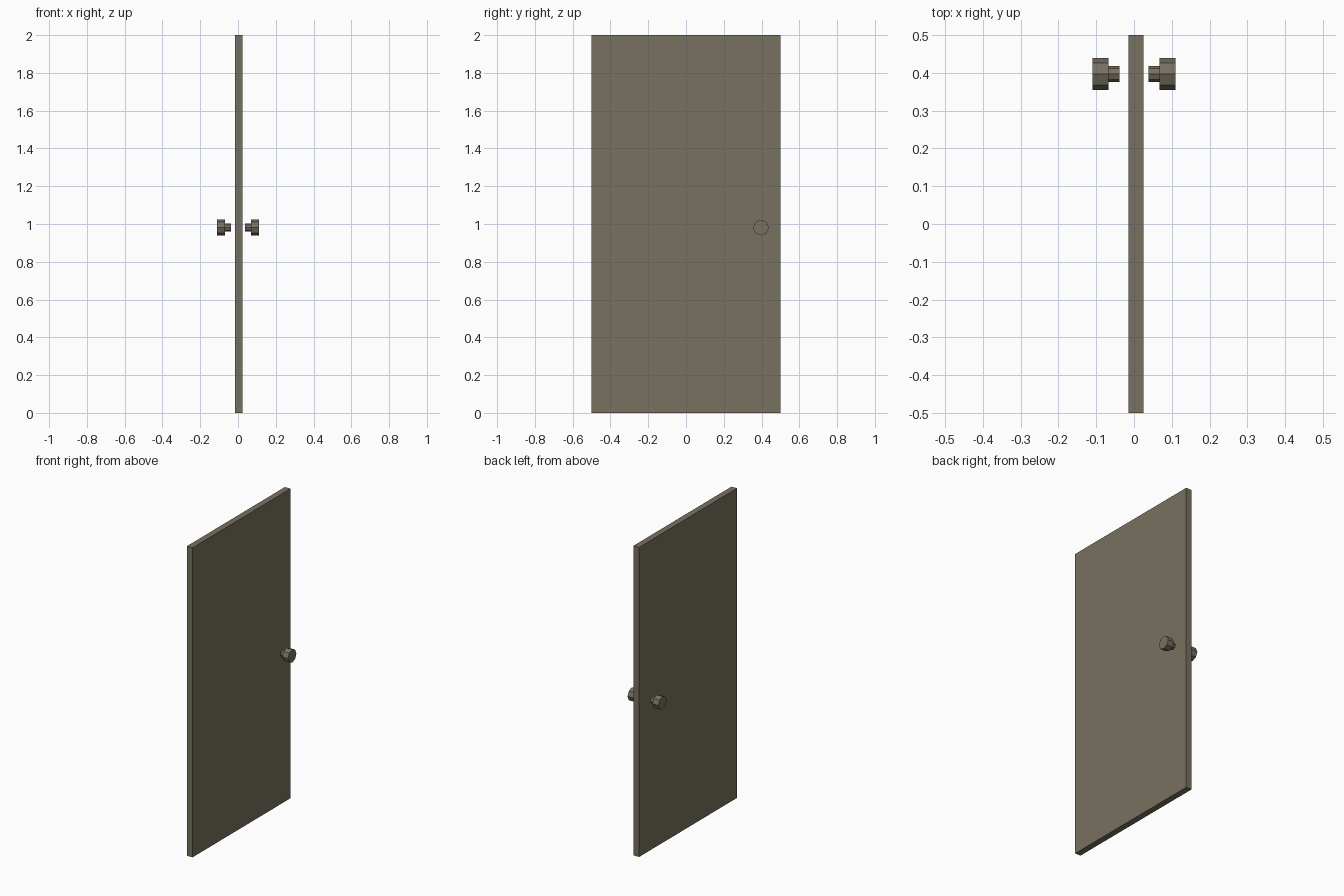
import bpy, math

if "Cube" in bpy.data.objects:
    bpy.data.objects.remove(bpy.data.objects["Cube"])

# One flat colour for the whole door
mat = bpy.data.materials.new("grey_brown")
mat.diffuse_color = (0.19, 0.165, 0.12, 1)
mat.use_nodes = True
mat.node_tree.nodes["Principled BSDF"].inputs["Base Color"].default_value = mat.diffuse_color


def finish(name):
    ob = bpy.context.object
    ob.name = name
    ob.data.materials.append(mat)
    return ob


def disc(name, x0, x1, radius):
    """Eight-sided cylinder along x between x0 and x1, at the knob position."""
    bpy.ops.mesh.primitive_cylinder_add(
        vertices=8, radius=radius, depth=abs(x1 - x0),
        location=((x0 + x1) / 2, 0.397, 0.981), rotation=(0, math.pi / 2, 0))
    finish(name)


# Door panel, slightly off centre in x
bpy.ops.mesh.primitive_cube_add(size=1, location=(0.005, 0, 1))
door = finish("door_panel")
door.scale = (0.04, 1, 2)

# A knob on each side: narrow stem and wide grip
for side, s in (("right", 1), ("left", -1)):
    disc(side + "_knob_stem", s * 0.038, s * 0.068, 0.021)
    disc(side + "_knob_grip", s * 0.068, s * 0.11, 0.042)
